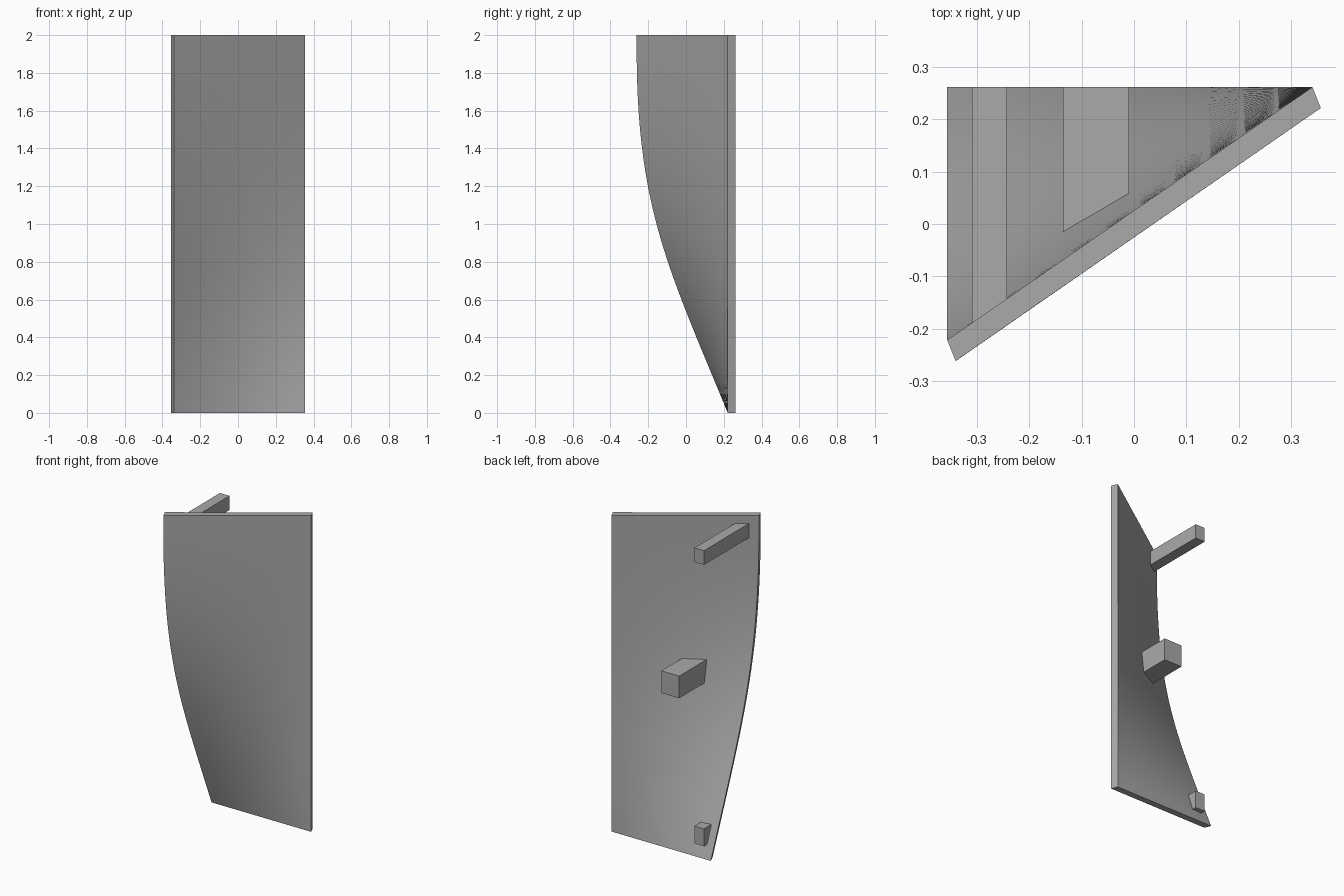
import bpy, bmesh, math
from mathutils import Vector
from mathutils.geometry import interpolate_bezier

cube = bpy.data.objects.get("Cube")
if cube:
    bpy.data.objects.remove(cube, do_unlink=True)

ROWS, COLS = 40, 10
THICKNESS = Vector((-0.016, 0.04, 0))
RIGHT_X, RIGHT_Y = 0.356, 0.221
LEFT_X = -0.34

grey = bpy.data.materials.new("plain grey")
grey.use_nodes = True
grey.diffuse_color = (0.4, 0.4, 0.4, 1)
grey.node_tree.nodes["Principled BSDF"].inputs["Base Color"].default_value = grey.diffuse_color

# Curved free edge of the panel
edge = interpolate_bezier(Vector((LEFT_X, 0.221, 0)), Vector((LEFT_X, -0.1, 0.78)),
                          Vector((LEFT_X, -0.27, 1.1)), Vector((LEFT_X, -0.261, 2)), ROWS + 1)


def front_point(z, t):
    """Point on the front of the panel: height z, fraction t from curved to straight edge."""
    for a, b in zip(edge, edge[1:]):
        if z <= b.z + 1e-6:
            break
    left = a.lerp(b, (z - a.z) / (b.z - a.z))
    return left.lerp(Vector((RIGHT_X, RIGHT_Y, z)), t)


def finish(name, bm):
    bmesh.ops.recalc_face_normals(bm, faces=bm.faces)
    mesh = bpy.data.meshes.new(name)
    bm.to_mesh(mesh)
    bm.free()
    mesh.materials.append(grey)
    obj = bpy.data.objects.new(name, mesh)
    bpy.context.collection.objects.link(obj)
    return obj


# Twisted panel: straight rulings from the curved edge to the upright edge
bm = bmesh.new()
front = [[bm.verts.new(front_point(p.z, c / COLS)) for c in range(COLS + 1)] for p in edge]
back = [[bm.verts.new(v.co + THICKNESS) for v in row] for row in front]
for grid in (front, back):
    for low, high in zip(grid, grid[1:]):
        for c in range(COLS):
            bm.faces.new((low[c], low[c + 1], high[c + 1], high[c]))
rim = [e for e in bm.edges if e.is_boundary]
bmesh.ops.bridge_loops(bm, edges=rim)
panel = finish("twisted_panel", bm)
bpy.ops.object.select_all(action="DESELECT")
panel.select_set(True)
bpy.context.view_layer.objects.active = panel
bpy.ops.object.shade_smooth_by_angle(angle=math.radians(30))


# Square brackets running from inside the panel back to one vertical plane
def bracket(name, x0, x1, z0, z1, y_back=0.261):
    bm = bmesh.new()
    near, far = [], []
    for x, z in ((x0, z0), (x1, z0), (x1, z1), (x0, z1)):
        t = (x - THICKNESS.x / 2 - LEFT_X) / (RIGHT_X - LEFT_X)
        y = front_point(z, t).y + THICKNESS.y / 2
        near.append(bm.verts.new((x, y, z)))
        far.append(bm.verts.new((x, y_back, z)))
    bm.faces.new(near)
    bm.faces.new(far)
    for i in range(4):
        j = (i + 1) % 4
        bm.faces.new((near[i], near[j], far[j], far[i]))
    finish(name, bm)


bracket("top_bracket", -0.309, -0.242, 1.86, 1.95)
bracket("middle_bracket", -0.135, -0.01, 0.97, 1.11)
bracket("bottom_bracket", -0.309, -0.242, 0.08, 0.19)
